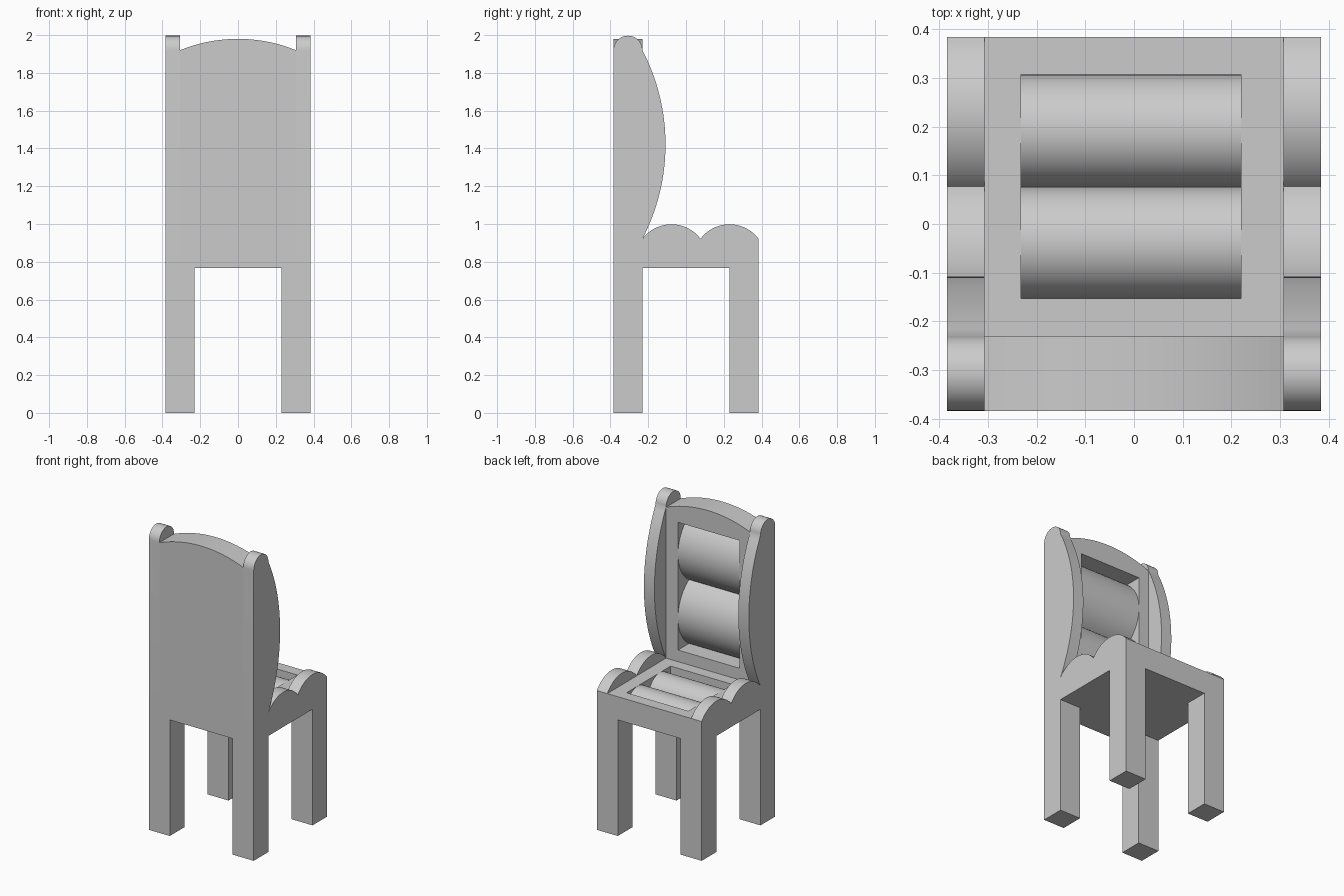
import bpy, bmesh, math
from mathutils import Vector

if "Cube" in bpy.data.objects:
    bpy.data.objects.remove(bpy.data.objects["Cube"], do_unlink=True)

U = 0.0768                 # basic module: the frame is ten modules wide
HALF, SIDE, LEG = 5 * U, 4 * U, 3 * U
SEAT_LOW, SEAT_TOP = 10 * U, 12 * U
BACK_TOP = 25 * U
HOLE_X = (-0.232, 0.220)
DEPTH = 1.5 * U            # depth of the recesses behind the rolls

grey = bpy.data.materials.new("plain grey")
grey.use_nodes = True
grey.diffuse_color = (0.6, 0.6, 0.6, 1)
grey.node_tree.nodes["Principled BSDF"].inputs["Base Color"].default_value = (0.6, 0.6, 0.6, 1)


def extrude(name, outline, axis, lo, hi):
    """Extrude a 2D outline: (y, z) along x, or (x, z) along y."""
    place = (lambda a, b, t: (t, a, b)) if axis == "x" else (lambda a, b, t: (a, t, b))
    bm = bmesh.new()
    face = bm.faces.new([bm.verts.new(place(a, b, lo)) for a, b in outline])
    grown = bmesh.ops.extrude_face_region(bm, geom=[face])
    moved = [v for v in grown["geom"] if isinstance(v, bmesh.types.BMVert)]
    bmesh.ops.translate(bm, verts=moved, vec=Vector(place(0, 0, hi - lo)))
    bmesh.ops.recalc_face_normals(bm, faces=bm.faces)
    mesh = bpy.data.meshes.new(name)
    bm.to_mesh(mesh)
    bm.free()
    obj = bpy.data.objects.new(name, mesh)
    bpy.context.collection.objects.link(obj)
    mesh.materials.append(grey)
    return obj


def smooth(obj):
    bpy.ops.object.select_all(action="DESELECT")
    obj.select_set(True)
    bpy.context.view_layer.objects.active = obj
    bpy.ops.object.shade_smooth_by_angle(angle=math.radians(30))


def rect(a0, b0, a1, b1):
    return [(a0, b0), (a1, b0), (a1, b1), (a0, b1)]


def arc(start, end, rise, steps=24):
    """Circular arc bulging to the left of the way from start to end."""
    p, q = Vector(start), Vector(end)
    chord = q - p
    out = Vector((-chord.y, chord.x)).normalized()
    half = chord.length / 2
    radius = (half * half + rise * rise) / (2 * rise)
    centre = (p + q) / 2 + out * (rise - radius)
    sweep = math.atan2(half, radius - rise)
    along = chord.normalized()
    angles = [sweep * (2 * i / steps - 1) for i in range(steps + 1)]
    return [tuple(centre + radius * (along * math.sin(t) + out * math.cos(t))) for t in angles]


def recess(obj, cutter):
    mod = obj.modifiers.new("recess", "BOOLEAN")
    mod.operation, mod.solver, mod.object = "DIFFERENCE", "EXACT", cutter
    bpy.ops.object.select_all(action="DESELECT")
    bpy.context.view_layer.objects.active = obj
    obj.select_set(True)
    bpy.ops.object.modifier_apply(modifier=mod.name)
    bpy.data.objects.remove(cutter, do_unlink=True)


# Legs
for x_name, sx in (("left", 1), ("right", -1)):
    for y_name, sy in (("back", -1), ("front", 1)):
        xs, ys = sorted((sx * LEG, sx * HALF)), sorted((sy * LEG, sy * HALF))
        extrude(f"{y_name}_{x_name}_leg", rect(ys[0], 0, ys[1], SEAT_LOW), "x", *xs)

# Seat with a recess
seat = extrude("seat", rect(-HALF, SEAT_LOW, HALF, SEAT_TOP), "x", -SIDE, SIDE)
recess(seat, extrude("seat_cutter", rect(-2 * U, SEAT_TOP - DEPTH, 4 * U, SEAT_TOP + U), "x", *HOLE_X))

# Arched back panel with a recess
arch = arc((-SIDE, BACK_TOP), (SIDE, BACK_TOP), 0.06)
panel = extrude("back_panel", [(SIDE, SEAT_TOP), (-SIDE, SEAT_TOP)] + arch, "y", -HALF, -LEG)
smooth(panel)
recess(panel, extrude("panel_cutter", rect(HOLE_X[0], 13 * U, HOLE_X[1], 24 * U),
                      "y", -LEG - DEPTH, 0))

# Side frames: scalloped seat rail, bowed wing and rounded post top in one outline
outline = [(-HALF, SEAT_LOW), (-HALF, BACK_TOP)]
outline += arc((-HALF, BACK_TOP), (-LEG, BACK_TOP), U)[1:]
outline += arc((-LEG, BACK_TOP), (-LEG, SEAT_TOP), 0.122, 32)[1:]
outline += arc((-LEG, SEAT_TOP), (U, SEAT_TOP), U)[1:]
outline += arc((U, SEAT_TOP), (HALF, SEAT_TOP), U)[1:]
outline += [(HALF, SEAT_LOW)]
for name, lo, hi in (("left", SIDE, HALF), ("right", -HALF, -SIDE)):
    smooth(extrude(f"{name}_side_frame", outline, "x", lo, hi))

# Cushion rolls lying in both recesses
for i in range(2):
    y = (-2 + 3 * i) * U
    floor = SEAT_TOP - DEPTH
    smooth(extrude(f"seat_roll_{i + 1}", arc((y, floor), (y + 3 * U, floor), DEPTH), "x", *HOLE_X))
    z = (13 + 5.5 * i) * U
    wall = -LEG - DEPTH
    smooth(extrude(f"back_roll_{i + 1}", arc((wall, z + 5.5 * U), (wall, z), DEPTH), "x", *HOLE_X))
